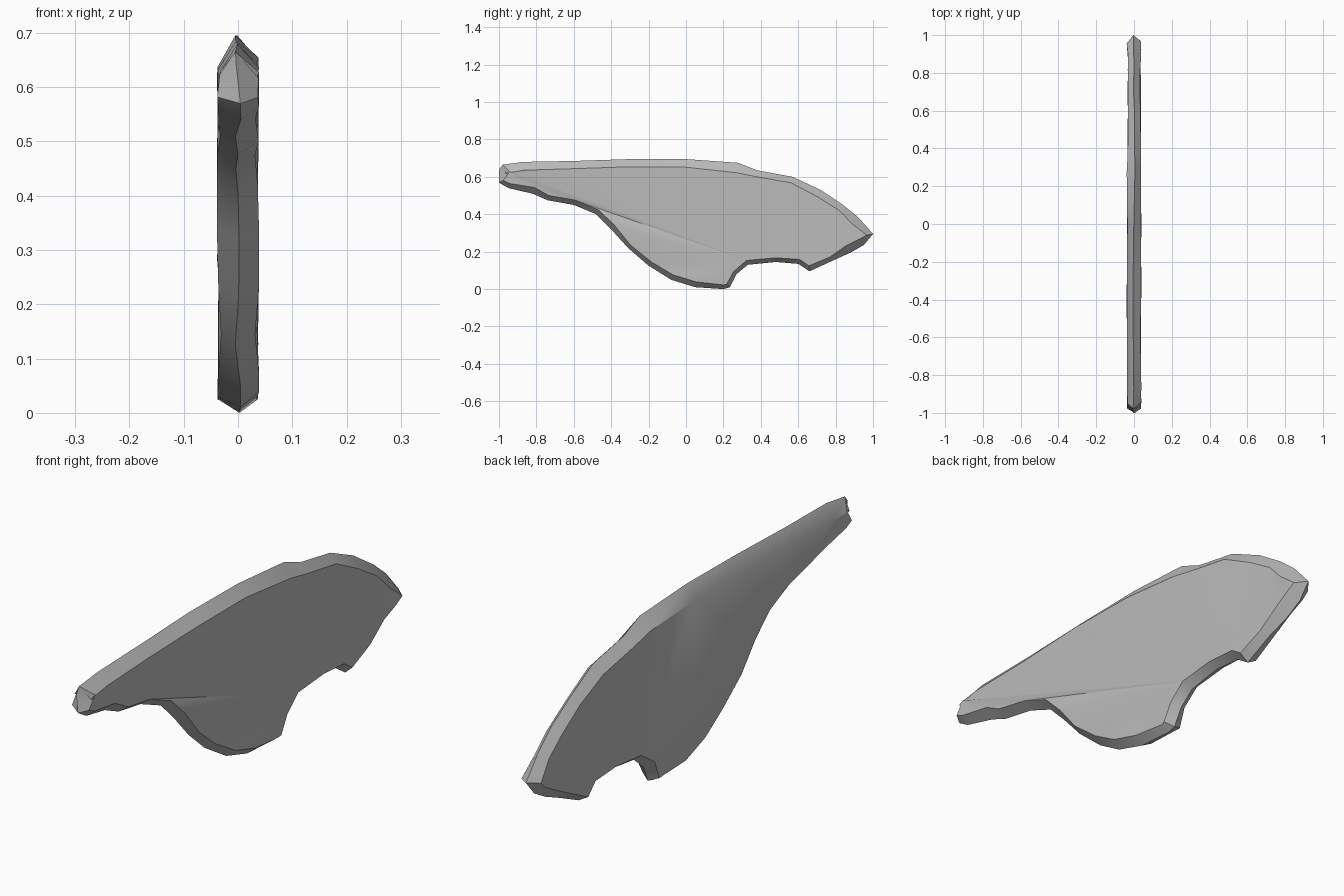
import bpy
import bmesh
import math
import random
from mathutils import Vector

cube = bpy.data.objects.get("Cube")
if cube:
    bpy.data.objects.remove(cube, do_unlink=True)

random.seed(4)

# Single stone colour
stone = bpy.data.materials.new("grey_stone")
stone.use_nodes = True
colour = (0.5, 0.5, 0.5, 1)
stone.diffuse_color = colour
stone.node_tree.nodes["Principled BSDF"].inputs["Base Color"].default_value = colour

# Outline of the blade as (y, z), running over the spine, round the point, back along the edge
SPINE = [(-1, .64), (-.98, .665), (-.87, .68), (-.6, .685), (-.3, .695), (0, .695), (.28, .675)]
POINT = [(.38, .635), (.57, .6), (.72, .53), (.84, .45), (.92, .385), (1, .295), (.95, .235), (.88, .195)]
EDGE = [(.78, .15), (.66, .095), (.6, .135), (.48, .145), (.33, .13), (.27, .08), (.235, .01), (.2, 0),
        (.05, .01), (-.08, .05), (-.2, .125), (-.31, .22)]
HANDLE = [(-.4, .32), (-.48, .4), (-.6, .45), (-.74, .475), (-.82, .51), (-.95, .54), (-1, .57)]
sections = [(SPINE, .05), (POINT, .04), (EDGE, .025), (HANDLE, .03)]
outline = [Vector(p) for pts, w in sections for p in pts]
bevels = [w for pts, w in sections for p in pts]


def inset(points, widths):
    """Move each point inwards along its averaged normal."""
    result = []
    for i, p in enumerate(points):
        along = (points[(i + 1) % len(points)] - points[i - 1]).normalized()
        result.append(p + Vector((along.y, -along.x)) * widths[i])
    return result


def ring(bm, points, x, wobble):
    return [bm.verts.new((x + random.uniform(-wobble, wobble), p.x, p.y)) for p in points]


def bridge(bm, a, b):
    for i in range(len(a)):
        j = (i + 1) % len(a)
        bm.faces.new((a[i], a[j], b[j], b[i]))


# Blade: ridge along the middle, chipped bevels, two broad flat sides
bm = bmesh.new()
ridge = ring(bm, outline, 0, .006)
for side in (-1, 1):
    chipped = [w * random.uniform(.8, 1.2) for w in bevels]
    rim = ring(bm, inset(outline, chipped), side * .035, .004)
    bridge(bm, ridge, rim)
    bm.faces.new(rim)
bmesh.ops.recalc_face_normals(bm, faces=bm.faces)
bmesh.ops.triangulate(bm, faces=[f for f in bm.faces if len(f.verts) > 4])

mesh = bpy.data.meshes.new("stone_blade")
bm.to_mesh(mesh)
bm.free()
mesh.materials.append(stone)
blade = bpy.data.objects.new("stone_blade", mesh)
bpy.context.collection.objects.link(blade)

# Soft shading across the chips, crisp where they meet the flat sides
bpy.ops.object.select_all(action="DESELECT")
blade.select_set(True)
bpy.context.view_layer.objects.active = blade
bpy.ops.object.shade_smooth_by_angle(angle=math.radians(35))
